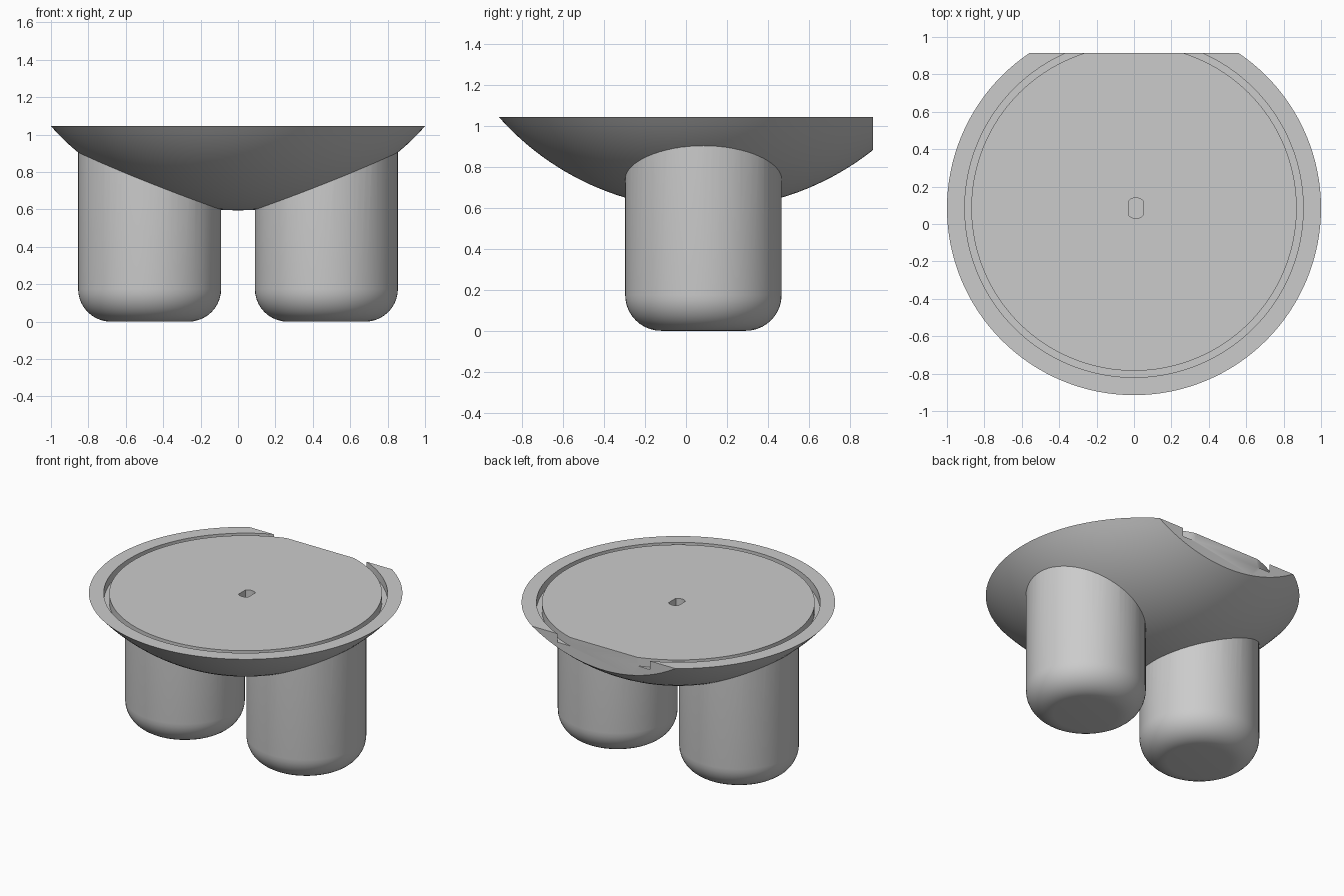
import bpy, bmesh, math
from mathutils import Vector

if "Cube" in bpy.data.objects:
    bpy.data.objects.remove(bpy.data.objects["Cube"])

CY = 0.085          # shared centre line in y
TOP = 1.045         # rim height
BACK = 0.915        # flat cut at the back

grey = bpy.data.materials.new("plain grey")
grey.diffuse_color = (0.6, 0.6, 0.6, 1)
grey.use_nodes = True
grey.node_tree.nodes["Principled BSDF"].inputs["Base Color"].default_value = grey.diffuse_color


def finish(name, bm):
    bmesh.ops.recalc_face_normals(bm, faces=bm.faces)
    me = bpy.data.meshes.new(name)
    bm.to_mesh(me)
    bm.free()
    me.materials.append(grey)
    ob = bpy.data.objects.new(name, me)
    bpy.context.collection.objects.link(ob)
    return ob


def lathe(profile, x, steps):
    """Revolve (radius, z) points that start and end on the axis."""
    bm = bmesh.new()
    vs = [bm.verts.new((x + r, CY, z)) for r, z in profile]
    es = [bm.edges.new(p) for p in zip(vs, vs[1:])]
    bmesh.ops.spin(bm, geom=vs + es, cent=(x, CY, 0), axis=(0, 0, 1),
                   angle=2 * math.pi, steps=steps)
    bmesh.ops.remove_doubles(bm, verts=bm.verts, dist=1e-5)
    return bm


def boolean(ob, tool, operation):
    mod = ob.modifiers.new(operation, 'BOOLEAN')
    mod.object, mod.operation, mod.solver = tool, operation, 'EXACT'
    bpy.context.view_layer.objects.active = ob
    bpy.ops.object.modifier_apply(modifier=mod.name)
    bpy.data.objects.remove(tool)


# Bowl: spherical underside, flat top with a ring groove
R, BASE = 1.336, 0.595
sweep = math.asin(1 / R)
under = [(R * math.sin(sweep * i / 24), BASE + R - R * math.cos(sweep * i / 24))
         for i in range(24)]
groove = [(0.905, TOP), (0.905, TOP - 0.06), (0.87, TOP - 0.06), (0.87, TOP)]
bm = lathe(under + [(1.0, TOP)] + groove + [(0, TOP)], 0, 128)

# Flat cut across the back of the bowl
cut = bmesh.ops.bisect_plane(bm, geom=bm.verts[:] + bm.edges[:] + bm.faces[:],
                             plane_co=(0, BACK, 0), plane_no=(0, 1, 0),
                             clear_outer=True)
rim = [e for e in cut["geom_cut"] if isinstance(e, bmesh.types.BMEdge)]
bmesh.ops.contextual_create(bm, geom=rim)
body = finish("bowl_with_legs", bm)

# Legs: cylinders with a rounded foot, joined into the bowl
F, LEG_R = 0.175, 0.3825
foot = [(LEG_R - F + F * math.sin(a), F - F * math.cos(a))
        for a in (math.pi / 2 * i / 10 for i in range(11))]
for side in (-1, 1):
    leg = finish("leg", lathe([(0, 0)] + foot + [(LEG_R, 0.93), (0, 0.93)],
                              side * 0.4725, 64))
    boolean(body, leg, 'UNION')

# Centre slot: round hole with two flat sides
bm = bmesh.new()
half = math.acos(0.038 / 0.055)
ring = []
for mid in (math.pi / 2, 3 * math.pi / 2):
    span = math.pi / 2 - half
    ring += [mid + span * (i / 4 - 1) for i in range(9)]
face = bm.faces.new([bm.verts.new((0.01 + 0.055 * math.cos(a),
                                   CY + 0.055 * math.sin(a), TOP - 0.1))
                     for a in ring])
up = bmesh.ops.extrude_face_region(bm, geom=[face])["geom"]
bmesh.ops.translate(bm, vec=Vector((0, 0, 0.2)),
                    verts=[v for v in up if isinstance(v, bmesh.types.BMVert)])
boolean(body, finish("slot_cutter", bm), 'DIFFERENCE')

# Smooth curved walls, crisp edges
bpy.ops.object.select_all(action='DESELECT')
body.select_set(True)
bpy.context.view_layer.objects.active = body
bpy.ops.object.shade_smooth_by_angle(angle=math.radians(30))
